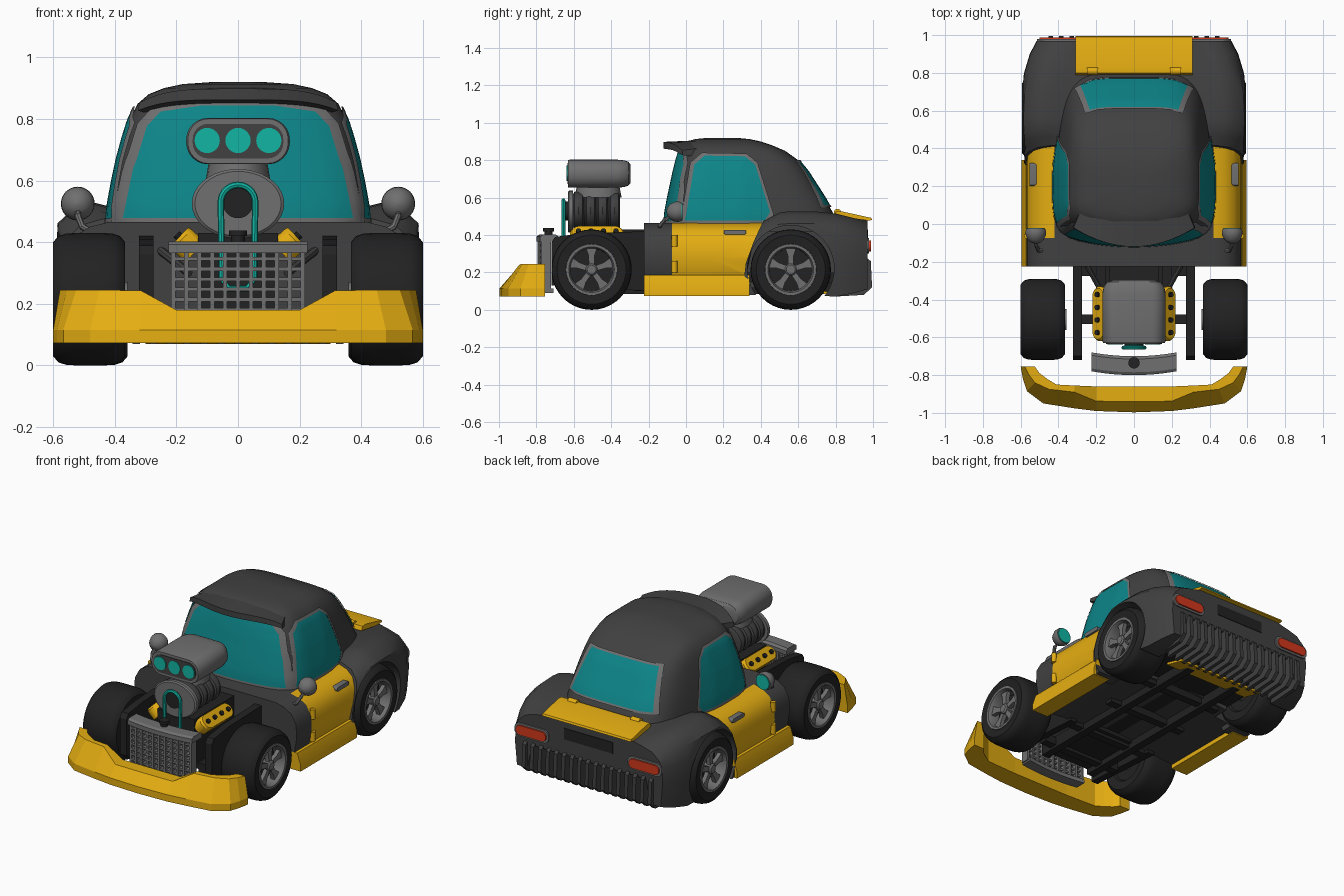
import bpy, bmesh, math
from mathutils import Vector
from mathutils.bvhtree import BVHTree

if "Cube" in bpy.data.objects:
    bpy.data.objects.remove(bpy.data.objects["Cube"])

def mat(name, r, g, b):
    m = bpy.data.materials.new(name)
    m.diffuse_color = (r, g, b, 1)
    m.use_nodes = True
    m.node_tree.nodes["Principled BSDF"].inputs["Base Color"].default_value = m.diffuse_color
    return m

DARK = mat("dark_gray", .052, .052, .052)
GRAY = mat("steel_gray", .16, .16, .16)
BLACK = mat("black", .016, .016, .016)
YELLOW = mat("yellow", .78, .42, .006)
GLASS = mat("teal_glass", .004, .235, .25)
TEAL = mat("bright_teal", .006, .46, .37)
RED = mat("red", .65, .04, .012)

def mesh(name, verts, faces, m, fix=True):
    me = bpy.data.meshes.new(name)
    me.from_pydata([tuple(v) for v in verts], [], faces)
    if fix:
        bm = bmesh.new(); bm.from_mesh(me)
        bmesh.ops.recalc_face_normals(bm, faces=bm.faces)
        bm.to_mesh(me); bm.free()
    ob = bpy.data.objects.new(name, me)
    bpy.context.collection.objects.link(ob)
    me.materials.append(m)
    return ob

def loft(name, rings, m, caps=True, loop=False):
    n, k = len(rings[0]), len(rings)
    f = [(i * n + j, i * n + (j + 1) % n, (i + 1) % k * n + (j + 1) % n, (i + 1) % k * n + j)
         for i in range(k if loop else k - 1) for j in range(n)]
    if caps and not loop:
        f += [tuple(range(n)), tuple(range((k - 1) * n, k * n))]
    return mesh(name, [v for r in rings for v in r], f, m)

def place(axis, p, h):
    return {'x': (h, p[0], p[1]), 'y': (p[0], h, p[1]), 'z': (p[0], p[1], h)}[axis]

def prism(name, pts, axis, lo, hi, m):
    return loft(name, [[place(axis, p, h) for p in pts] for h in (lo, hi)], m)

def box(name, x0, x1, y0, y1, z0, z1, m):
    return prism(name, [(x0, y0), (x1, y0), (x1, y1), (x0, y1)], 'z', z0, z1, m)

def lathe(name, prof, c, axis, m, n=32, e=(1, 1), s=1, caps=True):
    # prof holds (radius, height along axis)
    a, b, h0 = {'x': (c[1], c[2], c[0]), 'y': (c[0], c[2], c[1]), 'z': c}[axis]
    ang = [2 * math.pi * i / n for i in range(n)]
    return loft(name, [[place(axis, (a + r * e[0] * math.cos(t), b + r * e[1] * math.sin(t)), h0 + s * h)
                        for t in ang] for r, h in prof], m, caps)

def tube(name, pts, r, m, n=8, loop=False):
    pts = [Vector(p) for p in pts]; k = len(pts); rings = []
    for i, p in enumerate(pts):
        a = pts[(i - 1) % k] if loop or i else p
        b = pts[(i + 1) % k] if loop or i < k - 1 else p
        t = (b - a).normalized()
        u = t.cross(Vector((0, 1, 0)) if abs(t.y) < .8 else Vector((1, 0, 0))).normalized()
        w = t.cross(u)
        rings.append([p + r * (u * math.cos(q) + w * math.sin(q)) for q in [2 * math.pi * j / n for j in range(n)]])
    return loft(name, rings, m, True, loop)

def rr(cx, cy, hx, hy, r, n=6):
    return [(cx + sx * (hx - r) + r * math.cos(a), cy + sy * (hy - r) + r * math.sin(a))
            for q, (sx, sy) in enumerate([(1, 1), (-1, 1), (-1, -1), (1, -1)])
            for a in [math.pi / 2 * (q + i / n) for i in range(n + 1)]]

def sym(half):
    # full cross-section from a half whose ends lie on x = 0
    return half + [(-x, *rest) for x, *rest in half[-2:0:-1]]

# --- cabin shell: stacked outlines, squarer at the front than at the back
def outline(z, f, r, w, nf):
    out = []
    for i in range(96):
        t = 2 * math.pi * i / 96
        c, s = math.cos(t), math.sin(t)
        n = nf if s < 0 else 5
        k = (abs(c) ** n + abs(s) ** n) ** (-1 / n)
        y = (f + r) / 2 + (r - f) / 2 * k * s
        if s < 0:
            y += .06 * (k * c) ** 2 * -k * s
        out.append((w * k * c * (1 - .35 * max(0, y - .3) - .2 * max(0, .1 - y)), y, z))
    return out
cabin = loft("cabin", [outline(*l) for l in [
    (.42, -.12, .84, .43, 10), (.46, -.115, .82, .425, 10), (.52, -.11, .785, .42, 10), (.60, -.095, .74, .405, 10),
    (.67, -.08, .695, .39, 10), (.74, -.065, .65, .371, 9), (.80, -.05, .60, .352, 8), (.85, -.035, .53, .325, 7),
    (.88, -.02, .46, .29, 6), (.90, .0, .40, .24, 5), (.913, .05, .34, .18, 4), (.92, .12, .27, .08, 3)]], DARK)
bm = bmesh.new(); bm.from_mesh(cabin.data); tree = BVHTree.FromBMesh(bm); bm.free()

def window(name, poly, axis, side):
    # glass and frame plates draped onto the cabin
    d = Vector((-side, 0, 0)) if axis == 'x' else Vector((0, -side, 0))
    pts = [Vector(a).lerp(Vector(b), i / 8) for a, b in zip(poly, poly[1:] + poly[:1]) for i in range(8)]
    c = sum(pts, Vector((0, 0))) / len(pts)
    def drape(p, off):
        hit = tree.ray_cast(Vector(place(axis, p, 2 * side)), d)
        if hit[0] is None:
            hit = tree.find_nearest(Vector(place(axis, p, .35 * side)))
        n = hit[1] if hit[1].dot(d) < 0 else -hit[1]
        return hit[0] + n * off
    def skin(nm, scales, off, m):
        n = len(pts); rings = [drape(c + (p - c) * s, off) for s in scales for p in pts]
        f = [(i * n + j, i * n + (j + 1) % n, (i + 1) * n + (j + 1) % n, (i + 1) * n + j)
             for i in range(len(scales) - 1) for j in range(n)]
        ob = mesh(nm, rings, f, m, False)
        if sum((p.normal * p.area for p in ob.data.polygons), Vector()).dot(d) > 0:
            ob.data.flip_normals()
    skin(name + "_glass", [1, .9, .8, .65, .5, .35, .2, .001], .007, GLASS)
    skin(name + "_frame", [1.09, 1.06, 1.03, .99], .009, GRAY)

window("windshield", [(-.372, .475), (0, .475), (.372, .475), (.34, .63), (.295, .775), (.25, .822), (.12, .842),
                      (-.12, .842), (-.25, .822), (-.295, .775), (-.34, .63)], 'y', -1)
window("rear_window", [(-.285, .555), (.285, .555), (.235, .785), (-.235, .785)], 'y', 1)
for s in (-1, 1):
    window("side_window", [(-.005, .475), (.045, .775), (.10, .822), (.315, .818), (.37, .775),
                           (.45, .52), (.42, .475)], 'x', s)

# roof visor over the windshield
rings = []
for i in range(21):
    t = i / 10 - 1; q = t * t
    rings.append([(.27 * t, .10, .908 - .04 * q), (.32 * t, -.12 + .1 * q, .898 - .045 * q ** 2),
                  (.325 * t, -.12 + .1 * q, .862 - .035 * q ** 2), (.30 * t, .04, .84 - .02 * q)])
loft("roof_visor", rings, DARK)

# --- middle body with yellow doors
half = [(0, .15), (.5, .1), (.55, .17), (.568, .28), (.563, .36), (.53, .42), (.48, .45), (.42, .465), (0, .465)]
mid = loft("middle_body", [[(x, y, z) for x, z in sym(half)] for y in (-.225, -.075, -.07, .13, .34, .46)], DARK)
mid.data.materials.append(YELLOW)
for p in mid.data.polygons:
    c = p.center
    if -.074 < c.y < .455 and abs(c.x) > .43 and c.z > .17:
        p.material_index = 1

# --- rear body with bulging fenders
rings = []
for y, sh, W, T, zb, zc in [(.30, 1, .58, .475, .08, .2), (.36, .8, .595, .502, .08, .2), (.45, .4, .605, .522, .08, .2),
                            (.56, 0, .607, .527, .08, .2), (.68, 0, .602, .527, .08, .2), (.80, 0, .582, .515, .07, .2),
                            (.90, 0, .552, .49, .09, .25), (.97, 0, .515, .46, .11, .26)]:
    D = max(T - .02, .478)
    h = [(0, zc), (.40, zc), (.43, zb), (W * .975, zb), (W, .25), (W * .995, .36), (W - .022, T - .065),
         (W - .07, T - .02), (W - .14, T), (W - .22, D), (0, D)]
    rings.append([(x, y + sh * .14 * min(1, max(0, (z - .15) / .37)) ** 1.5, z) for x, z in sym(h)])
rear = loft("rear_body", rings, DARK)

# rear wheel arches
for s in (-1, 1):
    cut = lathe("arch_cutter", [(.232, .33), (.232, .75)], (0, .56, .22), 'x', BLACK, 48, s=s)
    cut.hide_render = True
    for ob in (mid, rear):
        md = ob.modifiers.new("arch", 'BOOLEAN')
        md.operation = 'DIFFERENCE'; md.solver = 'EXACT'; md.object = cut
        bpy.context.view_layer.objects.active = ob
        bpy.ops.object.modifier_apply(modifier=md.name)
    bpy.data.objects.remove(cut)

# --- rear details
prism("deck_spoiler", [(.79, .50), (.80, .525), (.83, .527), (.99, .492), (.995, .48), (.95, .475)], 'x', -.31, .31, YELLOW)
box("plate_recess", -.17, .17, .96, .974, .36, .43, BLACK)
for i in range(17):
    x = (i - 8) * .055
    prism("rear_fin", [(.78, .07), (.95, .08), (.995, .12), (.988, .26), (.96, .285), (.85, .25)], 'x', x - .012, x + .012, DARK)
box("rear_mesh", -.42, .42, .88, .92, .12, .27, BLACK)
prism("rear_skid_plate", [(.66, .105), (.80, .07), (.80, .085), (.66, .12)], 'x', -.3, .3, YELLOW)

# --- parts repeated left and right
for s in (-1, 1):
    prism("tail_light_bezel", rr(s * .395, .342, .118, .042, .035), 'y', .95, .979, GRAY)
    prism("tail_light", rr(s * .395, .342, .105, .03, .028), 'y', .95, .988, RED)
    lathe("deck_hinge", [(.02, -.03), (.02, .03)], (s * .22, .81, .52), 'x', YELLOW, 12)
    prism("side_skirt", [(s * .48, .075), (s * .595, .075), (s * .595, .115), (s * .572, .185), (s * .48, .185)],
          'y', -.225, .34, YELLOW)
    loft("door_handle", [[(s * x, y, z) for y, z in rr(.262, .415, .06, .013, .012)] for x in (.5, .552)], GRAY)
    for z in (.23, .37):
        lathe("door_hinge", [(.016, -.03), (.016, .03)], (s * .566, -.062, z), 'z', YELLOW, 12)
    # mirrors
    c = (s * .52, -.05, .525)
    lathe("mirror_shell", [(.002, -.055), (.022, -.05), (.042, -.034), (.053, -.01), (.055, .01), (.05, .025)], c, 'y', GRAY, 24)
    lathe("mirror_glass", [(.046, .02), (.046, .03)], c, 'y', TEAL, 24)
    tube("mirror_stalk", [(s * .47, -.14, .43), (s * .505, -.14, .45), (s * .52, -.11, .485), (s * .52, -.06, .515)], .011, GRAY)
    # wheels
    for y, xc in ((-.505, .483), (.56, .475)):
        w = (s * xc, y, .215)
        lathe("tyre", [(.12, -.1), (.13, -.112), (.185, -.117), (.205, -.1), (.213, -.075), (.215, -.04), (.215, .04),
                       (.213, .075), (.205, .1), (.185, .117), (.135, .112), (.115, .04)], w, 'x', BLACK, 40, s=s)
        lathe("rim_lip", [(.138, .108), (.136, .117), (.122, .117), (.114, .1), (.113, .045)], w, 'x', GRAY, 40, s=s, caps=False)
        lathe("hub", [(.032, .03), (.032, .1), (.024, .108)], w, 'x', GRAY, 16, s=s)
        lathe("hub_inner", [(.055, -.125), (.055, -.09)], w, 'x', GRAY, 16, s=s)
        for k in range(5):
            a = math.pi / 2 + k * 2 * math.pi / 5
            P = [(y + r * math.cos(a) - t * math.sin(a), .215 + r * math.sin(a) + t * math.cos(a))
                 for r, t in ((.02, -.014), (.075, -.016), (.116, -.03), (.116, .03), (.075, .016), (.02, .014))]
            prism("spoke", P, 'x', s * (xc + .07), s * (xc + .096), GRAY)
    # front frame side panels and struts
    prism("front_side_panel", [(-.72, .13), (-.2, .1), (-.2, .42), (-.55, .41), (-.70, .39), (-.72, .36)], 'x', s * .275, s * .322, BLACK)
    tube("front_strut", [(s * .26, -.2, .38), (s * .16, -.38, .30)], .014, DARK)
    box("chassis_rail", s * .15, s * .20, -.61, .82, .085, .16, BLACK)
    # tilted valve covers with bolts
    n = Vector((s * .72, 0, .69)); u = Vector((s * .69, 0, -.72)); o = Vector((s * .168, -.475, .395))
    oval = rr(0, 0, .145, .046, .045)
    loft("valve_cover", [[o + n * h + Vector((0, a * k, 0)) + u * b * k for a, b in oval]
                         for h, k in ((-.04, 1), (.02, 1), (.032, .93))], YELLOW)
    for k in range(4):
        b = o + Vector((0, -.1 + k * .067, 0))
        tube("cover_bolt", [b + n * .02, b + n * .044], .014, BLACK, 10)

box("floor_pan", -.34, .34, -.2, .8, .145, .2, BLACK)
box("engine_tray", -.17, .17, -.61, -.2, .12, .15, BLACK)
tube("rear_axle", [(-.4, .56, .215), (.4, .56, .215)], .025, BLACK)
for y in (-.505, -.25, .1, .42):
    box("cross_member", -.28, .28, y - .025, y + .025, .1, .15, BLACK)

# --- front bumper: swept section (outer bottom xy, outer top xy, inner xy, top z)
half = [(0, -.997, 0, -.94, 0, -.86, .18), (.2, -.99, .2, -.938, .2, -.86, .18), (.32, -.975, .315, -.89, .315, -.855, .243),
        (.48, -.95, .45, -.875, .41, -.85, .245), (.567, -.885, .525, -.84, .46, -.82, .245),
        (.588, -.82, .555, -.80, .50, -.79, .245), (.6, -.755, .578, -.755, .525, -.755, .245)]
rings = []
for a, b, c, d, e, f, z in [(-q[0], q[1], -q[2], q[3], -q[4], *q[5:]) for q in half[:0:-1]] + half:
    rings.append([(a, b, .072), (a, b, .115), (c, d, z), (e, f, z), (e, f, .072)])
bumper = loft("front_bumper", rings, YELLOW)

# --- grille and radiator
gy = lambda x: -.785 + .4 * x * x
xs = [-.21 + i * .042 for i in range(11)]
loft("radiator_top", [[(x, gy(x) + a, z) for a, z in ((-.015, .365), (-.015, .392), (0, .402), (.07, .402), (.085, .39), (.085, .365))]
                      for x in [-.225] + xs[1:-1] + [.225]], GRAY)
for x in xs:
    box("grille_bar", x - .007, x + .007, gy(x) - .008, gy(x) + .045, .1, .37, GRAY)
for i in range(8):
    z = .115 + i * .033
    loft("grille_crossbar", [[(x, gy(x) + a, z + b) for a, b in ((-.004, -.006), (.035, -.006), (.035, .006), (-.004, .006))]
                             for x in xs], GRAY)
loft("radiator_base", [[(x, gy(x) + a, z) for a, z in ((-.01, .09), (-.01, .115), (.06, .115), (.06, .09))] for x in xs], GRAY)
lathe("radiator_cap", [(.022, .39), (.022, .42), (.03, .42), (.03, .438)], (0, -.735, 0), 'z', BLACK, 20)

# --- engine, blower and intake scoop
box("engine_block", -.13, .13, -.62, -.2, .13, .43, BLACK)
prof = []
for k in range(4):
    y = -.605 + k * .064
    prof += [(.115, y), (.134, y + .008), (.141, y + .03), (.134, y + .052), (.115, y + .06)]
lathe("blower_ribs", prof, (0, 0, .53), 'y', DARK, 36, (1, .75))
lathe("blower_flange", [(.14, -.632), (.15, -.625), (.15, -.603)], (0, 0, .525), 'y', GRAY, 36, (1, .75))
lathe("pulley", [(.05, -.65), (.05, -.62)], (0, 0, .528), 'y', BLACK, 28)
arc = [(.056 * math.cos(a), -.655, .53 + .056 * math.sin(a)) for a in [math.pi * i / 14 for i in range(15)]]
tube("drive_belt", arc + [(-.052, -.655, .28), (-.03, -.655, .25), (.03, -.655, .25), (.052, -.655, .28)], .0105, TEAL, 8, True)
lathe("scoop_neck", [(.105, .60), (.095, .66)], (0, -.47, 0), 'z', GRAY, 24, (1, 1.2))
loft("intake_scoop", [[(x, y, z) for x, z in rr(0, .728, .168 * k, .075 * k, .07 * k)]
                      for y, k in ((-.63, .97), (-.62, 1), (-.37, 1), (-.33, .95), (-.308, .85), (-.296, .65))], GRAY)
prism("scoop_face", rr(0, .728, .147, .056, .05), 'y', -.634, -.62, DARK)
for x in (-.1, 0, .1):
    lathe("scoop_port", [(.041, -.638), (.041, -.62)], (x, 0, .73), 'y', TEAL, 24)

# smooth the rounded parts, keep edges sharp, leave the bumper faceted
bpy.ops.object.select_all(action='SELECT')
bumper.select_set(False)
bpy.context.view_layer.objects.active = cabin
bpy.ops.object.shade_smooth_by_angle(angle=math.radians(32))
